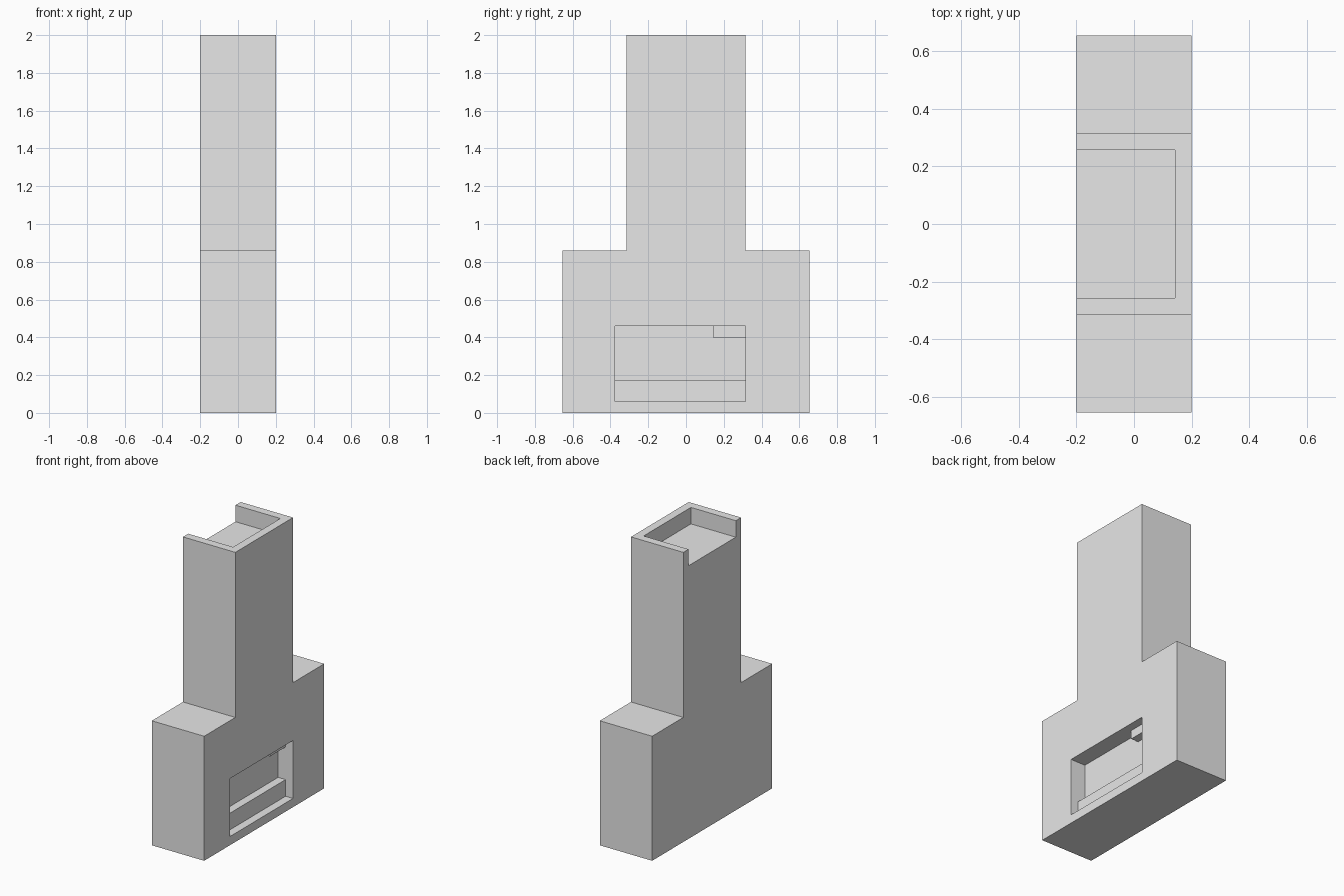
import bpy
import bmesh
from mathutils import Vector

cube = bpy.data.objects.get("Cube")
if cube:
    bpy.data.objects.remove(cube, do_unlink=True)

# One plain grey material
grey = bpy.data.materials.new("plain grey")
grey.use_nodes = True
colour = (0.8, 0.8, 0.8, 1.0)
grey.diffuse_color = colour
for node in grey.node_tree.nodes:
    if node.type == "BSDF_PRINCIPLED":
        node.inputs["Base Color"].default_value = colour


def prism(name, outline, depth):
    """Extrude a flat outline of 3D points along the depth vector."""
    bm = bmesh.new()
    face = bm.faces.new([bm.verts.new(p) for p in outline])
    top = bmesh.ops.extrude_face_region(bm, geom=[face])["geom"]
    verts = [g for g in top if isinstance(g, bmesh.types.BMVert)]
    bmesh.ops.translate(bm, verts=verts, vec=Vector(depth))
    bmesh.ops.recalc_face_normals(bm, faces=bm.faces)
    mesh = bpy.data.meshes.new(name)
    bm.to_mesh(mesh)
    bm.free()
    mesh.materials.append(grey)
    obj = bpy.data.objects.new(name, mesh)
    bpy.context.collection.objects.link(obj)
    return obj


def box(name, lo, hi):
    outline = [(lo[0], lo[1], lo[2]), (hi[0], lo[1], lo[2]),
               (hi[0], hi[1], lo[2]), (lo[0], hi[1], lo[2])]
    return prism(name, outline, (0, 0, hi[2] - lo[2]))


def carve(target, cutter):
    """Cut one shape out of another, then discard the cutter."""
    cutter.hide_render = True
    mod = target.modifiers.new("cut", "BOOLEAN")
    mod.operation = "DIFFERENCE"
    mod.solver = "EXACT"
    mod.object = cutter
    bpy.context.view_layer.objects.active = target
    bpy.ops.object.modifier_apply(modifier=mod.name)
    bpy.data.objects.remove(cutter, do_unlink=True)


HALF_X = 0.2
WALL = 0.057
BASE_Y, BASE_Z = 0.655, 0.86
TOWER_Y, TOP = 0.315, 2.0

# Wide base with a narrower tower, as one profile
half = [(BASE_Y, 0), (BASE_Y, BASE_Z), (TOWER_Y, BASE_Z), (TOWER_Y, TOP)]
profile = half + [(-y, z) for y, z in reversed(half)]
body = prism("fireplace_body", [(-HALF_X, y, z) for y, z in profile],
             (2 * HALF_X, 0, 0))

# Shallow tray in the tower top, open on one side
carve(body, box("tray_cutter",
                (-HALF_X - 0.1, WALL - TOWER_Y, TOP - 2 * WALL),
                (HALF_X - WALL, TOWER_Y - WALL, TOP + 0.1)))

# Side opening with a stepped hearth ledge
Y0, Y1, Z0, Z1, LEDGE = -0.375, 0.315, 0.06, 0.46, 0.175
step_x, back_x, out_x = HALF_X - WALL, HALF_X - 2 * WALL, HALF_X + 0.1
steps = [(out_x, Z0), (step_x, Z0), (step_x, LEDGE),
         (back_x, LEDGE), (back_x, Z1), (out_x, Z1)]
carve(body, prism("opening_cutter", [(x, Y0, z) for x, z in steps],
                  (0, Y1 - Y0, 0)))

# Small block in the upper corner of the opening
box("corner_block", (back_x - 0.02, 0.143, Z1 - 0.06),
    (step_x, Y1 + 0.02, Z1 + 0.02))
